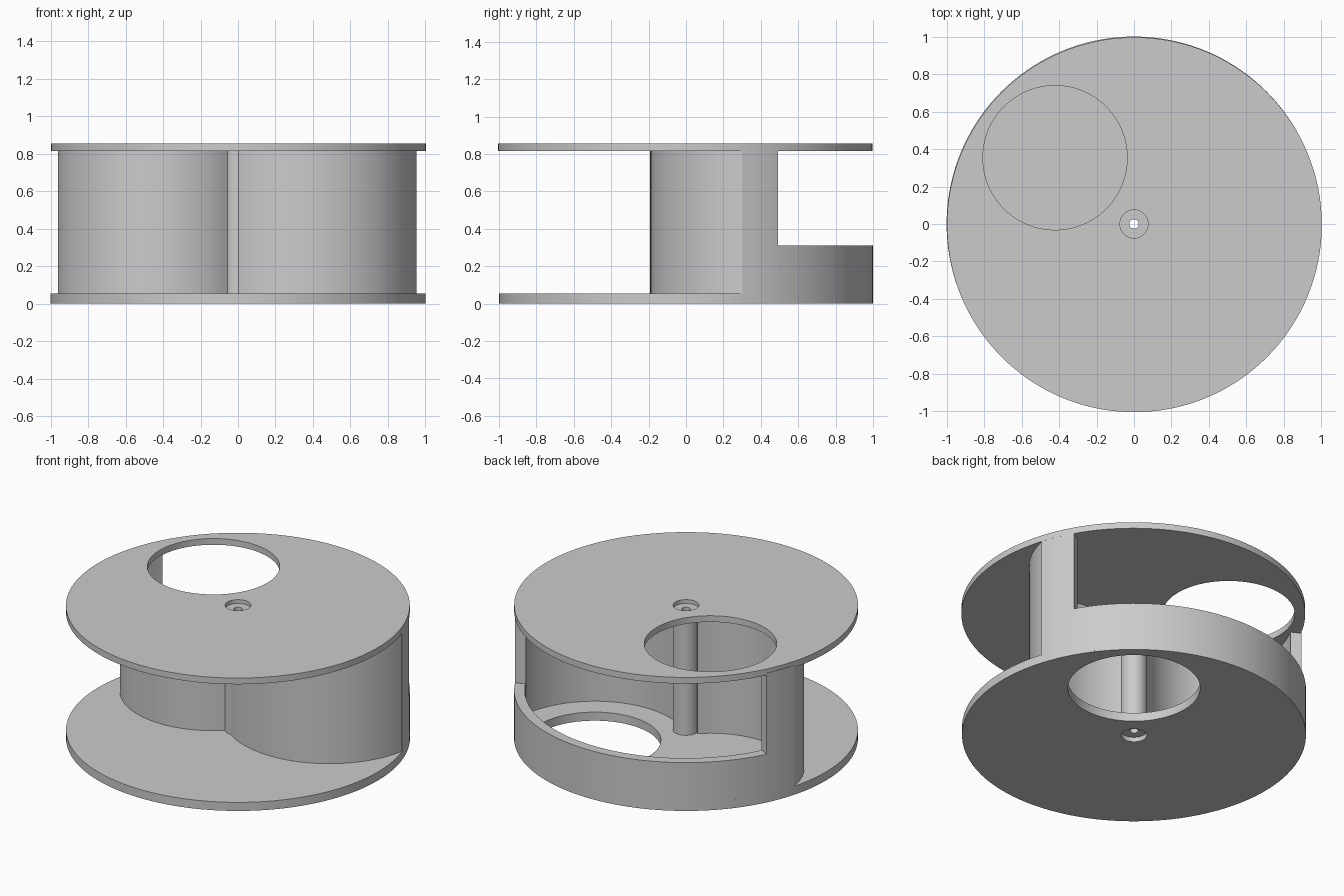
import bpy, bmesh
from math import sin, cos, radians

if "Cube" in bpy.data.objects:
    bpy.data.objects.remove(bpy.data.objects["Cube"], do_unlink=True)

grey = bpy.data.materials.new("plain_grey")
grey.use_nodes = True
grey.diffuse_color = (0.6, 0.6, 0.6, 1)
grey.node_tree.nodes["Principled BSDF"].inputs["Base Color"].default_value = (0.6, 0.6, 0.6, 1)

HOLE_R = 0.385          # large openings
BORE_R = 0.075          # shallow recess around the shaft
TOP = 0.855


def polar(radius, angle):
    return radius * cos(radians(angle)), radius * sin(radians(angle))


LEFT_C = polar(0.55, 50)
RIGHT_C = polar(0.55, 140)


def finish(bm, name):
    bmesh.ops.recalc_face_normals(bm, faces=bm.faces)
    mesh = bpy.data.meshes.new(name)
    bm.to_mesh(mesh)
    bm.free()
    mesh.materials.append(grey)
    obj = bpy.data.objects.new(name, mesh)
    bpy.context.collection.objects.link(obj)
    return obj


def smooth(obj):
    bpy.ops.object.select_all(action='DESELECT')
    obj.select_set(True)
    bpy.context.view_layer.objects.active = obj
    bpy.ops.object.shade_smooth_by_angle(angle=radians(30))


def cylinder(name, centre, radius, z0, z1, segments=144):
    """Upright solid cylinder."""
    bm = bmesh.new()
    ring = [polar(radius, 360 * i / segments) for i in range(segments)]
    base = bm.faces.new([bm.verts.new((centre[0] + x, centre[1] + y, z0)) for x, y in ring])
    out = bmesh.ops.extrude_face_region(bm, geom=[base], use_keep_orig=True)
    moved = [v for v in out["geom"] if isinstance(v, bmesh.types.BMVert)]
    bmesh.ops.translate(bm, verts=moved, vec=(0, 0, z1 - z0))
    return finish(bm, name)


def curved_wall(name, centre, r_in, r_out, a0, a1, z0, z1, step=2.5):
    """Ring sector; a full turn closes into a tube."""
    bm = bmesh.new()
    closed = a1 - a0 >= 360
    count = max(2, round((a1 - a0) / step))
    sections = []
    for i in range(count + (0 if closed else 1)):
        angle = a0 + (a1 - a0) * i / count
        section = []
        for r, z in ((r_in, z0), (r_out, z0), (r_out, z1), (r_in, z1)):
            x, y = polar(r, angle)
            section.append(bm.verts.new((centre[0] + x, centre[1] + y, z)))
        sections.append(section)
    for i in range(count):
        a, b = sections[i], sections[(i + 1) % len(sections)]
        for k in range(4):
            n = (k + 1) % 4
            bm.faces.new((a[k], a[n], b[n], b[k]))
    if not closed:
        bm.faces.new(sections[0])
        bm.faces.new(sections[-1])
    obj = finish(bm, name)
    smooth(obj)
    return obj


def plate(name, centre, z0, z1, hole):
    """Round plate with a large opening and a recess at the shaft."""
    obj = cylinder(name, centre, 1.0, z0, z1)
    for pos, radius, seg in ((hole, HOLE_R, 96), ((0, 0), BORE_R, 48)):
        cutter = cylinder("plate_cutter", pos, radius, z0 - 0.1, z1 + 0.1, seg)
        cutter.hide_render = True
        mod = obj.modifiers.new("opening", 'BOOLEAN')
        mod.operation = 'DIFFERENCE'
        mod.solver = 'EXACT'
        mod.object = cutter
        bpy.context.view_layer.objects.active = obj
        bpy.ops.object.modifier_apply(modifier=mod.name)
        bpy.data.objects.remove(cutter, do_unlink=True)
    smooth(obj)
    return obj


# Plates
plate("bottom_plate", (0, 0), 0, 0.055, LEFT_C)
plate("top_plate", (0.002, -0.004), 0.815, TOP, RIGHT_C)

# Hollow shaft column whose ends form the recess floors
curved_wall("shaft_column", (0, 0), 0.025, 0.077, 0, 360, 0.03, 0.83, 7.5)

# Two rounded chamber walls meeting at the column
curved_wall("right_chamber_wall", RIGHT_C, 0.483, 0.545, 188, 314, 0.03, 0.83)
curved_wall("left_chamber_wall", LEFT_C, 0.535, 0.61, 234, 349, 0.03, 0.83)

# Rim wall: tall at both ends, low across the back
curved_wall("left_rim_post", (0, 0), 0.935, 1.0, 17.5, 29.5, 0.01, 0.83, 2.4)
curved_wall("low_rim_wall", (0, 0), 0.938, 1.0, 29.5, 153, 0.01, 0.31)
curved_wall("right_rim_post", (0, 0), 0.935, 1.0, 153, 164, 0.01, 0.83, 2.2)
